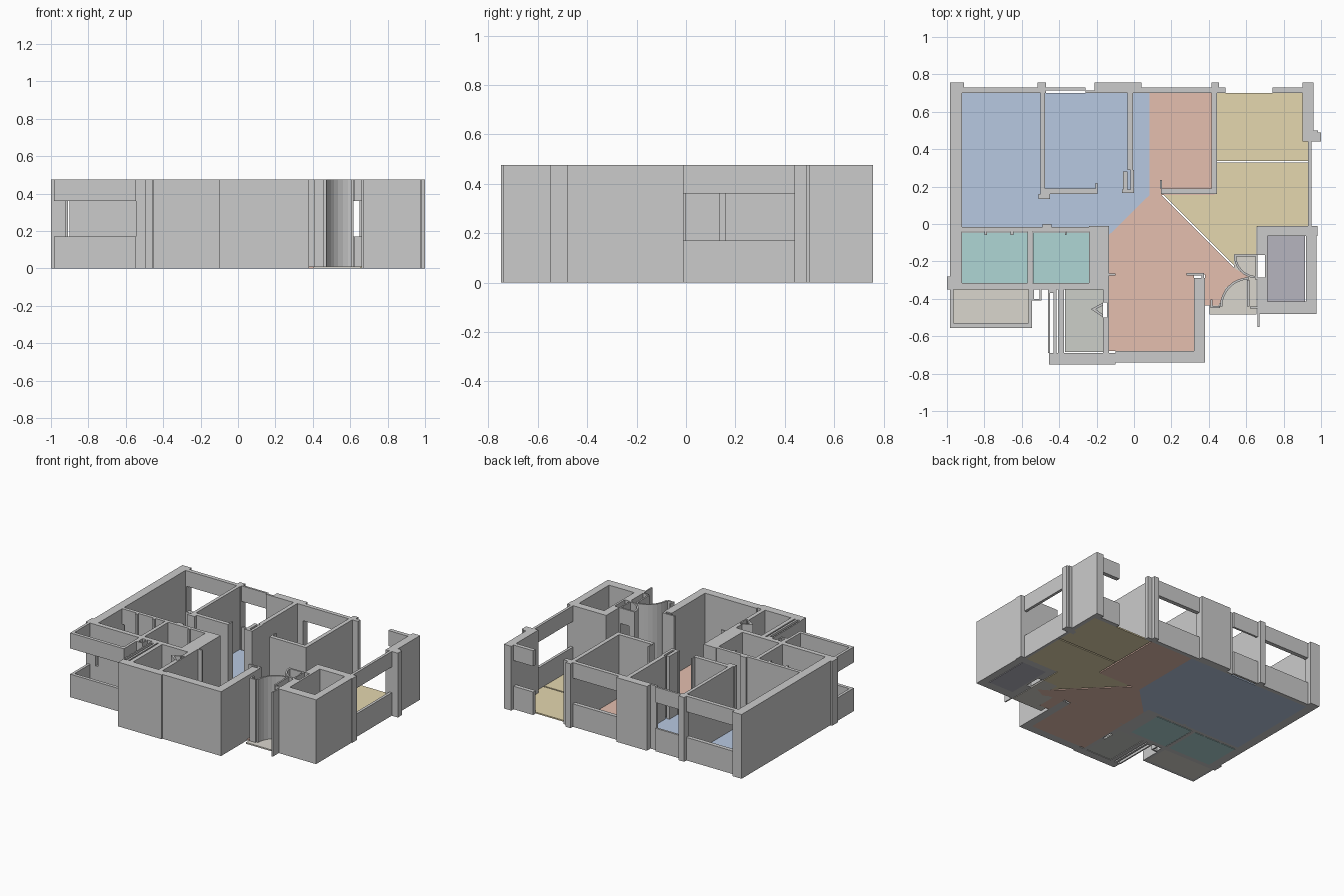
import bpy, bmesh, math

H, SILL, HEAD, FL = 0.475, 0.17, 0.36, 0.01
FULL = [(0, H)]
INNER = [(FL, H)]
WINDOW = [(0, SILL), (HEAD, H)]
INNER_WINDOW = [(FL, SILL), (HEAD, H)]


def prism(bm, pts, z0, z1):
    """Extrude a flat outline from z0 to z1."""
    face = bm.faces.new([bm.verts.new((x, y, z0)) for x, y in pts])
    top = bmesh.ops.extrude_face_region(bm, geom=[face], use_keep_orig=True)
    moved = [g for g in top["geom"] if isinstance(g, bmesh.types.BMVert)]
    bmesh.ops.translate(bm, verts=moved, vec=(0, 0, z1 - z0))


def build(name, outlines, spans=FULL, colour=None):
    bm = bmesh.new()
    for pts in outlines:
        for z0, z1 in spans:
            prism(bm, pts, z0, z1)
    bmesh.ops.recalc_face_normals(bm, faces=bm.faces)
    mesh = bpy.data.meshes.new(name)
    bm.to_mesh(mesh)
    bm.free()
    ob = bpy.data.objects.new(name, mesh)
    bpy.context.collection.objects.link(ob)
    if colour:
        mat = bpy.data.materials.get(colour[0]) or bpy.data.materials.new(colour[0])
        mat.diffuse_color = tuple(min(1, 1.15 * (c / 255) ** 2.2) for c in colour[1]) + (1,)
        mesh.materials.append(mat)
    return ob


def rect(x0, x1, y0, y1):
    return [(x0, y0), (x1, y0), (x1, y1), (x0, y1)]


def rects(*boxes):
    return [rect(*b) for b in boxes]


def arc(cx, cy, r, a0, a1, t=0.012, n=8):
    """Outline of a thin curved wall."""
    ang = [math.radians(a0 + (a1 - a0) * i / n) for i in range(n + 1)]
    outer = [(cx + r * math.cos(a), cy + r * math.sin(a)) for a in ang]
    inner = [(cx + (r - t) * math.cos(a), cy + (r - t) * math.sin(a)) for a in reversed(ang)]
    return outer + inner


BLUE = ("blue_floor", (171, 187, 211))
TEAL = ("teal_floor", (163, 200, 199))
ORANGE = ("orange_floor", (214, 178, 163))
YELLOW = ("yellow_floor", (214, 201, 163))
BEIGE = ("beige_floor", (203, 200, 192))
GREEN = ("grey_green_floor", (190, 193, 187))
PURPLE = ("purple_floor", (170, 168, 178))

# Floors
F = [(0, FL)]
build("bedroom_floor", [[(-.92, .7), (.083, .7), (.083, .155), (-.135, -.06), (-.135, -.015), (-.92, -.015)]],
      F, BLUE)
build("hall_floor", [[(.083, .7), (.43, .7), (.43, .155), (.145, .155), (.535, -.235), (.61, -.28), (.49, -.34),
                      (.455, -.435), (.38, -.435), (.38, -.27), (.32, -.27), (.32, -.68), (-.135, -.68),
                      (-.135, -.06), (.083, .155)]], F, ORANGE)
build("living_floor_back", [rect(.44, .93, .338, .7)], F, YELLOW)
build("living_floor_front", [[(.44, .328), (.93, .328), (.93, -.015), (.655, -.015), (.655, -.16), (.535, -.16),
                              (.535, -.22), (.155, .16), (.44, .16)]], F, YELLOW)
build("bathroom_floors", rects((-.92, -.57, -.315, -.045), (-.54, -.24, -.315, -.045)), F, TEAL)
build("balcony_floor", [rect(-.965, -.56, -.53, -.35)], F, BEIGE)
build("entry_floor", rects((.405, .655, -.485, -.435), (.46, .655, -.435, -.3), (.535, .655, -.3, -.16)), F, BEIGE)
build("kitchen_floor", [rect(-.37, -.165, -.685, -.35)], F, GREEN)
build("shaft_floor", [rect(.715, .915, -.415, -.065)], F, PURPLE)

# Outer walls, full height
build("left_wall", rects((-.985, -.92, -.35, .757), (-1, -.985, -.35, -.28)))
build("back_piers", rects((-.21, .04, .7, .757), (-.515, -.47, .7, .757), (.415, .455, .7, .757),
                          (.455, .49, .7, .73), (-.26, -.21, .7, .715), (-.92, -.91, .7, .757)))
build("right_back_corner", rects((.9, .96, .5, .757), (.9, .985, .49, .5), (.94, 1, .44, .49),
                                 (.9, .94, .44, .49)))
build("front_wall", rects((-.455, -.1, -.75, -.69), (-.1, .38, -.74, -.68)))
build("hall_right_wall", rects((.32, .38, -.68, -.29), (.28, .375, -.275, -.262), (.36, .375, -.29, -.275)))

# Window walls: sill and header with open band
build("back_windows", rects((-.91, -.515, .7, .73), (-.47, -.26, .715, .73), (.04, .415, .7, .73),
                            (.74, .9, .7, .73)), WINDOW)
build("right_window", [rect(.93, .95, -.015, .44)], WINDOW)
build("balcony_parapet", rects((-.97, -.545, -.555, -.53), (-.985, -.965, -.555, -.35),
                               (-.565, -.545, -.53, -.35)), WINDOW)

# Bedroom partitions with small door jambs
build("bedroom_partitions", rects(
    (-.5, -.475, .19, .7), (-.5, -.195, .16, .19), (-.51, -.45, .135, .16), (-.205, -.195, .19, .22),
    (-.035, -.005, .29, .7), (-.065, 0, .165, .185), (-.06, -.035, .185, .28), (-.02, 0, .185, .29),
    (.415, .445, .19, .7), (.145, .445, .16, .19), (.14, .15, .19, .235)), INNER)

# Bathroom walls and central column
build("bathroom_walls", rects(
    (-.9, -.24, -.04, -.015), (-.57, -.543, -.315, -.04), (-.9, -.24, -.35, -.315),
    (-.8, -.785, -.06, -.04), (-.66, -.645, -.06, -.04), (-.49, -.44, -.015, .0), (-.37, -.36, -.06, -.04)))
build("bathroom_end_openings", rects((-.92, -.9, -.04, -.015), (-.92, -.9, -.35, -.315)), WINDOW)
build("central_column", rects((-.24, -.135, -.35, -.01)))

# Kitchen walls and pipe duct
build("kitchen_walls", rects(
    (-.46, -.45, -.69, -.35), (-.43, -.415, -.69, -.35), (-.45, -.43, -.37, -.35), (-.405, -.375, -.69, -.35),
    (-.165, -.135, -.69, -.5), (-.165, -.135, -.42, -.35), (-.545, -.535, -.41, -.35),
    (-.505, -.495, -.41, -.35), (-.535, -.505, -.41, -.4)))
build("kitchen_niche", [[(-.165, -.42), (-.23, -.455), (-.165, -.5), (-.165, -.485), (-.205, -.455), (-.165, -.435)],
                        rect(-.145, -.135, -.5, -.42), rect(-.135, -.1, -.275, -.265)])

# Service shaft beside the entry
build("service_shaft", rects(
    (.66, .98, -.065, -.01), (.92, .975, -.415, -.065), (.66, .975, -.48, -.415), (.66, .715, -.165, -.065),
    (.7, .715, -.285, -.165), (.66, .715, -.415, -.285), (.66, .67, -.55, -.48)))

# Curved entry walls
build("entry_walls", [arc(.615, -.44, .155, 90, 180), arc(.655, -.17, .12, 180, 231)] + rects(
    (.605, .617, -.44, -.3), (.535, .58, -.175, -.162), (.41, .46, -.45, -.438), (.41, .42, -.438, -.405)), INNER)
build("entry_openings", [arc(.655, -.17, .12, 231, 270)] + rects(
    (.58, .655, -.175, -.162), (.62, .66, -.452, -.44)), INNER_WINDOW)
build("entry_post", [rect(.65, .66, -.3, -.162)], INNER)
